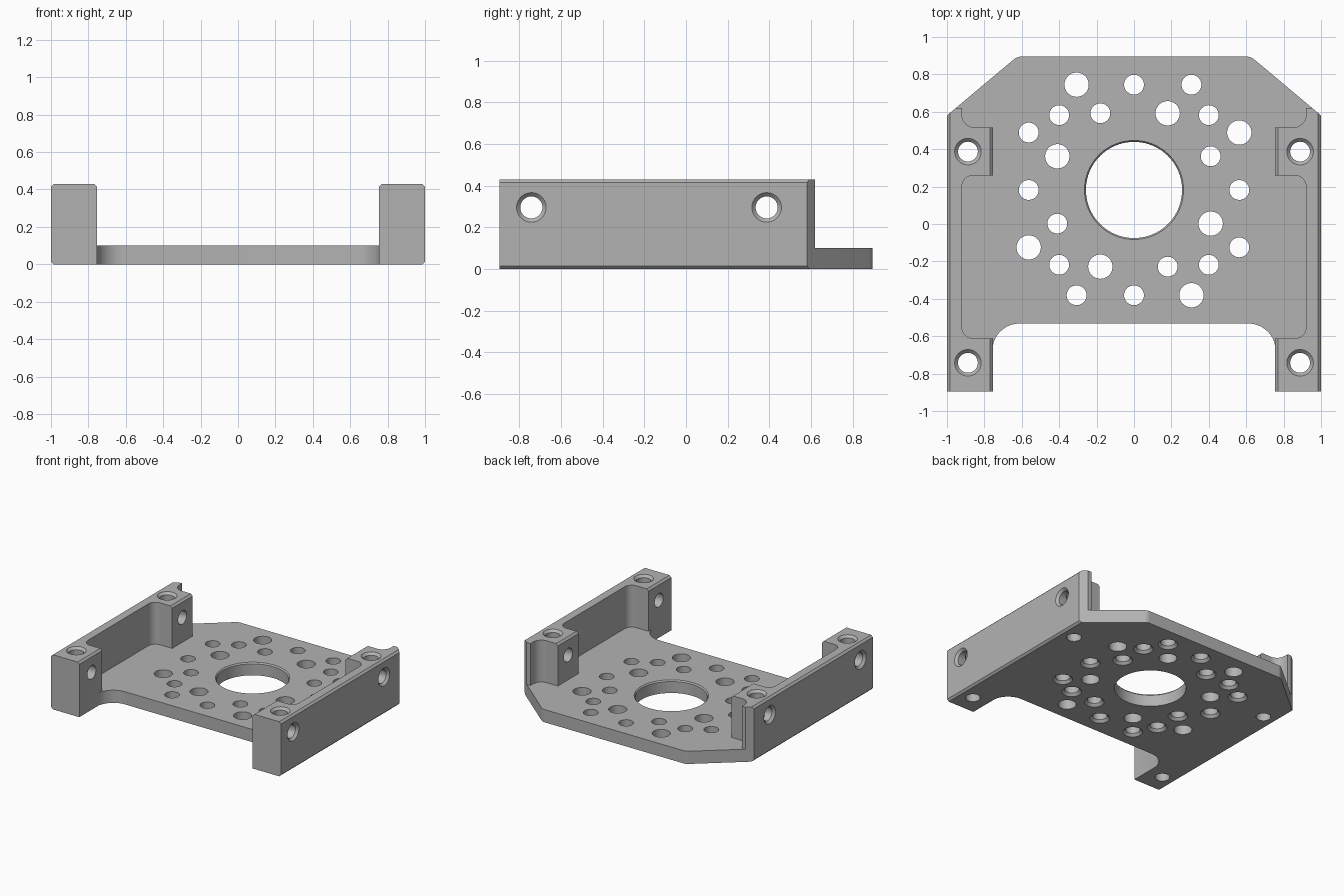
import bpy
import bmesh
from math import sin, cos, pi
from mathutils import Vector, Matrix

if "Cube" in bpy.data.objects:
    bpy.data.objects.remove(bpy.data.objects["Cube"])

PLATE_TOP, RAIL_TOP = 0.1, 0.43
BORE, CSK = 0.053, 0.071

metal = bpy.data.materials.new("grey metal")
metal.use_nodes = True
metal.diffuse_color = (0.45, 0.45, 0.45, 1)
metal.node_tree.nodes["Principled BSDF"].inputs["Base Color"].default_value = metal.diffuse_color


def make_object(name, bm):
    bmesh.ops.recalc_face_normals(bm, faces=bm.faces)
    mesh = bpy.data.meshes.new(name)
    bm.to_mesh(mesh)
    bm.free()
    mesh.materials.append(metal)
    obj = bpy.data.objects.new(name, mesh)
    bpy.context.collection.objects.link(obj)
    return obj


def rounded(points, steps=10):
    """Outline from (x, y, radius) corners, each corner filleted."""
    out = []
    for i, (x, y, r) in enumerate(points):
        p = Vector((x, y))
        if r == 0:
            out.append(p)
            continue
        a = (Vector(points[i - 1][:2]) - p).normalized()
        b = (Vector(points[(i + 1) % len(points)][:2]) - p).normalized()
        half = a.angle(b) / 2
        centre = p + (a + b).normalized() * (r / sin(half))
        start = p + a * (r * cos(half) / sin(half)) - centre
        end = p + b * (r * cos(half) / sin(half)) - centre
        sweep = start.angle_signed(end)
        for k in range(steps + 1):
            out.append(centre + Matrix.Rotation(-sweep * k / steps, 2) @ start)
    return out


def prism(outline, height):
    bm = bmesh.new()
    face = bm.faces.new([bm.verts.new((p.x, p.y, 0)) for p in outline])
    top = bmesh.ops.extrude_face_region(bm, geom=[face])["geom"]
    bmesh.ops.translate(bm, vec=(0, 0, height),
                        verts=[v for v in top if isinstance(v, bmesh.types.BMVert)])
    return bm


def drill(bm, matrix, profile, sides=40):
    """Add a closed turned solid from (radius, height) steps."""
    rings = []
    for r, h in profile:
        rings.append([bm.verts.new(matrix @ Vector((r * cos(2 * pi * k / sides),
                                                    r * sin(2 * pi * k / sides), h)))
                      for k in range(sides)])
    bm.faces.new(rings[0])
    bm.faces.new(rings[-1])
    for lo, hi in zip(rings, rings[1:]):
        for k in range(sides):
            n = (k + 1) % sides
            bm.faces.new((lo[k], lo[n], hi[n], hi[k]))


def combine(target, tool, operation):
    mod = target.modifiers.new(operation, 'BOOLEAN')
    mod.operation, mod.object, mod.solver = operation, tool, 'EXACT'
    bpy.context.view_layer.objects.active = target
    bpy.ops.object.modifier_apply(modifier=mod.name)
    bpy.data.objects.remove(tool)


# Base plate with clipped back corners and a front cutout
half = [(0.625, 0.895, 0.06), (0.953, 0.62, 0), (0.953, -0.75, 0),
        (0.757, -0.75, 0), (0.757, -0.532, 0.145)]
corners = half + [(-x, y, r) for x, y, r in reversed(half)]
bracket = make_object("mounting_bracket", prism(rounded(corners), PLATE_TOP))

# Side rails, each with two bosses
rail = [(1, -0.895, 0), (1, 0.58, 0), (0.953, 0.62, 0), (0.92, 0.62, 0),
        (0.92, 0.515, 0.07), (0.755, 0.515, 0), (0.755, 0.26, 0), (0.92, 0.26, 0.06),
        (0.92, -0.612, 0.06), (0.755, -0.612, 0), (0.755, -0.895, 0)]
for side, name in ((1, "left_rail"), (-1, "right_rail")):
    bm = prism(rounded([(side * x, y, r) for x, y, r in rail]), RAIL_TOP)

    def lies_on(edge, x, z):
        return all(abs(abs(v.co.x) - x) < 1e-4 and abs(v.co.z - z) < 1e-4 for v in edge.verts)

    chamfered = [e for e in bm.edges if lies_on(e, 1, 0) or lies_on(e, 1, RAIL_TOP)
                 or lies_on(e, 0.755, RAIL_TOP)]
    bmesh.ops.bevel(bm, geom=chamfered, offset=0.015, segments=1, affect='EDGES')
    combine(bracket, make_object(name, bm), 'UNION')

# Plate holes: a pattern repeated four times around the centre opening
bm = bmesh.new()
centre = Matrix.Translation((0, 0.182, 0))
drill(bm, centre, [(0.257, -0.05), (0.257, PLATE_TOP - 0.01),
                   (0.265, PLATE_TOP), (0.265, 0.2)], 80)
wide = [(0.065, -0.05), (0.065, 0.2)]
sunk = [(CSK, -0.05), (CSK, 0), (BORE, 0.02), (BORE, 0.2)]
pattern = [(-0.307, 0.563, wide), (0.18, 0.41, wide), (0, 0.563, sunk),
           (0.307, 0.563, sunk), (0.4, 0.4, sunk), (-0.18, 0.41, sunk)]
for turn in range(4):
    for x, y, profile in pattern:
        drill(bm, centre @ Matrix.Rotation(turn * pi / 2, 4, 'Z')
              @ Matrix.Translation((x, y, 0)), profile)

# Vertical countersunk boss holes
boss_y = (0.387, -0.742)
for side in (1, -1):
    for y in boss_y:
        drill(bm, Matrix.Translation((side * 0.888, y, RAIL_TOP)),
              [(BORE, -0.5), (BORE, -0.018), (CSK, 0), (CSK, 0.05)])
combine(bracket, make_object("vertical_drills", bm), 'DIFFERENCE')

# Sideways countersunk boss holes
bm = bmesh.new()
for side in (1, -1):
    for y in boss_y:
        drill(bm, Matrix.Translation((side, y, 0.295)) @ Matrix.Rotation(side * pi / 2, 4, 'Y'),
              [(BORE, -0.3), (BORE, -0.018), (CSK, 0), (CSK, 0.05)])
combine(bracket, make_object("sideways_drills", bm), 'DIFFERENCE')

# Smooth fillets and bores, crisp edges elsewhere
bpy.ops.object.select_all(action='DESELECT')
bracket.select_set(True)
bpy.context.view_layer.objects.active = bracket
bpy.ops.object.shade_smooth_by_angle(angle=pi / 6)
